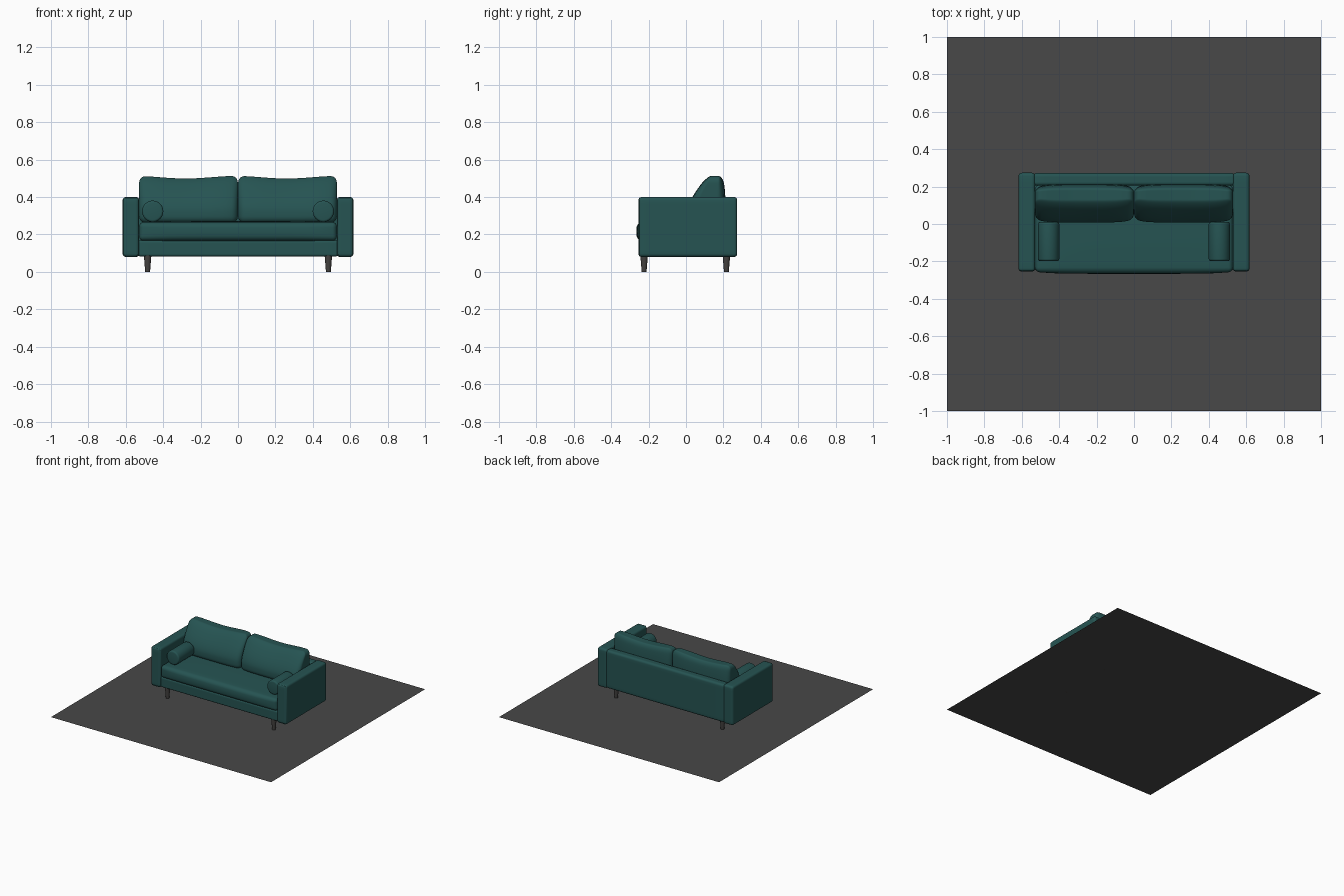
import bpy, bmesh, math
from mathutils import Vector

if "Cube" in bpy.data.objects:
    bpy.data.objects.remove(bpy.data.objects["Cube"])


def material(name, rgb):
    m = bpy.data.materials.new(name)
    m.diffuse_color = (*rgb, 1)
    m.use_nodes = True
    m.node_tree.nodes["Principled BSDF"].inputs["Base Color"].default_value = m.diffuse_color
    return m


TEAL = material("teal fabric", (0.019, 0.088, 0.085))
GREY = material("dark grey floor", (0.065, 0.065, 0.065))
WOOD = material("dark leg wood", (0.060, 0.056, 0.053))


def finish(bm, name, mat, smooth=True):
    bmesh.ops.recalc_face_normals(bm, faces=bm.faces[:])
    me = bpy.data.meshes.new(name)
    bm.to_mesh(me)
    bm.free()
    me.materials.append(mat)
    for p in me.polygons:
        p.use_smooth = smooth
    ob = bpy.data.objects.new(name, me)
    bpy.context.collection.objects.link(ob)
    return ob


def soft_box(name, lo, hi, r, deform=None):
    """Rounded box with an even grid; deform(u, p) moves a point given its -1..1 coords."""
    bm = bmesh.new()
    bmesh.ops.create_cube(bm, size=2)
    bmesh.ops.subdivide_edges(bm, edges=bm.edges[:], cuts=19, use_grid_fill=True)
    lo, hi = Vector(lo), Vector(hi)
    c, h = (lo + hi) / 2, (hi - lo) / 2
    for v in bm.verts:
        inner, d = Vector(), Vector()
        for i in range(3):
            a, s = abs(v.co[i]), math.copysign(1, v.co[i])
            inner[i] = s * min(a / 0.7, 1) * (h[i] - r)
            d[i] = s * max(0, (a - 0.7) / 0.3)
        d = d.normalized() * r
        p = inner + d
        u = Vector(p[i] / h[i] for i in range(3))
        v.co = c + p
        if deform:
            v.co = deform(u, v.co.copy())
    return finish(bm, name, TEAL)


def cylinder(name, loc, r1, r2, depth, mat, axis="Z", bevel=0.0):
    bm = bmesh.new()
    bmesh.ops.create_cone(bm, cap_ends=True, segments=32, radius1=r1, radius2=r2, depth=depth)
    if bevel:
        rim = [e for e in bm.edges if abs(e.verts[0].co.z - e.verts[1].co.z) < 1e-5]
        bmesh.ops.bevel(bm, geom=rim, offset=bevel, segments=4, profile=0.5, affect="EDGES")
    for v in bm.verts:
        if axis == "Y":
            v.co = Vector((v.co.x, -v.co.z, v.co.y))
        v.co += Vector(loc)
    ob = finish(bm, name, mat)
    bpy.context.view_layer.objects.active = ob
    ob.select_set(True)
    bpy.ops.object.shade_smooth_by_angle(angle=math.radians(40))
    ob.select_set(False)
    return ob


def piping(name, pts, r=0.003):
    cu = bpy.data.curves.new(name, "CURVE")
    cu.dimensions = "3D"
    cu.bevel_depth, cu.bevel_resolution = r, 2
    sp = cu.splines.new("POLY")
    sp.points.add(len(pts) - 1)
    for q, p in zip(sp.points, pts):
        q.co = (*p, 1)
    sp.use_cyclic_u = True
    cu.materials.append(TEAL)
    ob = bpy.data.objects.new(name, cu)
    bpy.context.collection.objects.link(ob)


# square floor plane under the sofa
bm = bmesh.new()
bmesh.ops.create_grid(bm, x_segments=1, y_segments=1, size=1)
finish(bm, "floor_plane", GREY, smooth=False)

# frame: lower rail and back panel
soft_box("base_rail", (-0.535, -0.245, 0.083), (0.535, 0.26, 0.168), 0.012)
soft_box("back_panel", (-0.54, 0.205, 0.083), (0.54, 0.272, 0.395), 0.018)


# long seat cushion with a crowned top and puffed front
def seat_shape(u, p):
    p.z += 0.006 * (1 - u.x ** 4) * (1 - u.y ** 2) * u.z
    if u.y < 0:
        p.y -= 0.01 * (1 - u.z ** 2) * (1 - u.x ** 6) * -u.y
    return p


soft_box("seat_cushion", (-0.528, -0.256, 0.166), (0.528, 0.21, 0.266), 0.024, seat_shape)


# two wedge back cushions, leaning back, with wavy tops
def back_shape(u, p):
    t = (u.z + 1) / 2
    front = 0.008 + 0.105 * max(0, (t - 0.25) / 0.75) ** 1.6
    rear = 0.212 - 0.015 * t ** 4
    edge = 0.016 * abs(u.x) ** 5
    k = (u.y + 1) / 2
    p.y = (front + edge) * (1 - k) + (rear - edge) * k
    p.z += t * 0.007 * math.cos((p.x + (0 if p.x < 0 else 0.02)) * 2 * math.pi / 0.56)
    return p


for name, a, b in (("left", -0.528, -0.001), ("right", 0.001, 0.528)):
    soft_box(name + "_back_cushion", (a, 0.01, 0.262), (b, 0.21, 0.506), 0.034, back_shape)

for side, s in (("left", -1), ("right", 1)):
    # arm
    x0, x1 = sorted((s * 0.528, s * 0.617))
    soft_box(side + "_arm", (x0, -0.254, 0.08), (x1, 0.274, 0.4), 0.018)
    # welt seam around the arm front
    a, b = x0 + 0.006, x1 - 0.006
    ring = [(a, 0.092), (a + 0.008, 0.084), (b - 0.008, 0.084), (b, 0.092),
            (b, 0.384), (b - 0.008, 0.394), (a + 0.008, 0.394), (a, 0.384)]
    piping(side + "_arm_piping", [(x, -0.247, z) for x, z in ring])
    # round bolster pillow beside the arm
    cylinder(side + "_bolster", (s * 0.456, -0.094, 0.324), 0.057, 0.057, 0.208, TEAL, "Y", 0.012)
    # tapered legs
    for end, y in (("front", -0.224), ("rear", 0.216)):
        cylinder(f"{side}_{end}_leg", (s * 0.483, y, 0.044), 0.013, 0.02, 0.088, WOOD)
